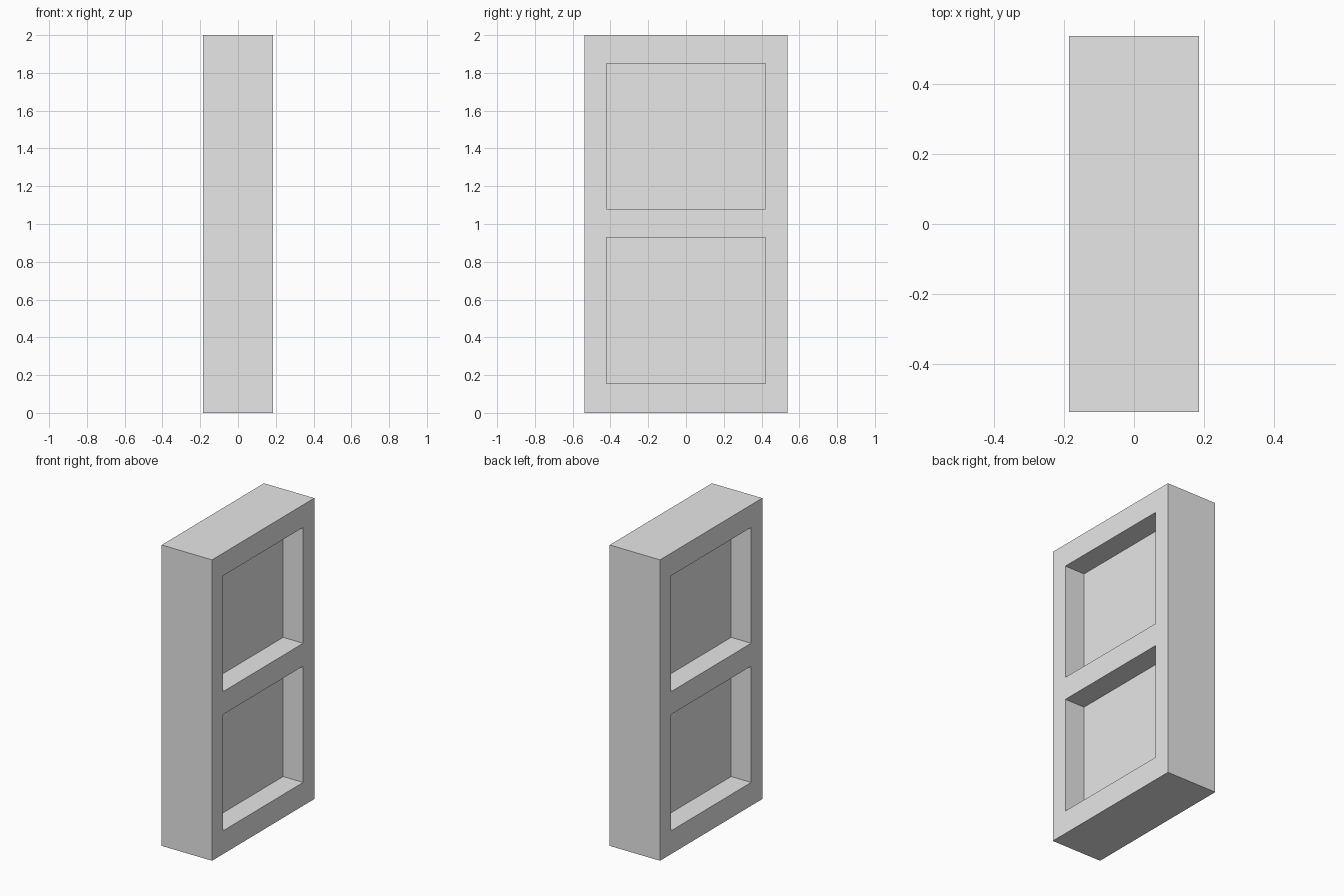
import bpy
import bmesh
from mathutils import Matrix, Vector

if "Cube" in bpy.data.objects:
    bpy.data.objects.remove(bpy.data.objects["Cube"])

# Overall size, opening edges and recess depth
DEPTH, WIDTH, HEIGHT = 0.37, 1.074, 2.0
OPENING_Y = 0.42
OPENINGS_Z = [(0.155, 0.928), (1.08, 1.85)]
RECESS = 0.147

grey = bpy.data.materials.new("light grey")
grey.use_nodes = True
colour = (0.8, 0.8, 0.8, 1)
grey.diffuse_color = colour
grey.node_tree.nodes["Principled BSDF"].inputs["Base Color"].default_value = colour

# Solid block
bm = bmesh.new()
bmesh.ops.create_cube(bm, size=1, matrix=Matrix.Translation((0, 0, HEIGHT / 2))
                      @ Matrix.Diagonal((DEPTH, WIDTH, HEIGHT, 1)))


def slice_block(point, normal):
    bmesh.ops.bisect_plane(bm, geom=bm.verts[:] + bm.edges[:] + bm.faces[:],
                           plane_co=point, plane_no=normal)


# Mark out the openings
for y in (-OPENING_Y, OPENING_Y):
    slice_block((0, y, 0), (0, 1, 0))
for bottom, top in OPENINGS_Z:
    slice_block((0, 0, bottom), (0, 0, 1))
    slice_block((0, 0, top), (0, 0, 1))


def is_opening(face):
    c = face.calc_center_median()
    return (abs(face.normal.x) > 0.9 and abs(c.y) < OPENING_Y
            and any(bottom < c.z < top for bottom, top in OPENINGS_Z))


# Sink each opening on both broad sides, leaving a thin panel between
bm.normal_update()
for face in [f for f in bm.faces if is_opening(f)]:
    inward = -RECESS * face.normal.copy()
    sunk = bmesh.ops.extrude_face_region(bm, geom=[face])["geom"]
    verts = [v for v in sunk if isinstance(v, bmesh.types.BMVert)]
    bmesh.ops.translate(bm, verts=verts, vec=Vector(inward))
    if face.is_valid:
        bmesh.ops.delete(bm, geom=[face], context="FACES_ONLY")

bmesh.ops.recalc_face_normals(bm, faces=bm.faces[:])
mesh = bpy.data.meshes.new("panelled_frame")
bm.to_mesh(mesh)
bm.free()
mesh.materials.append(grey)
frame = bpy.data.objects.new("panelled_frame", mesh)
bpy.context.collection.objects.link(frame)
